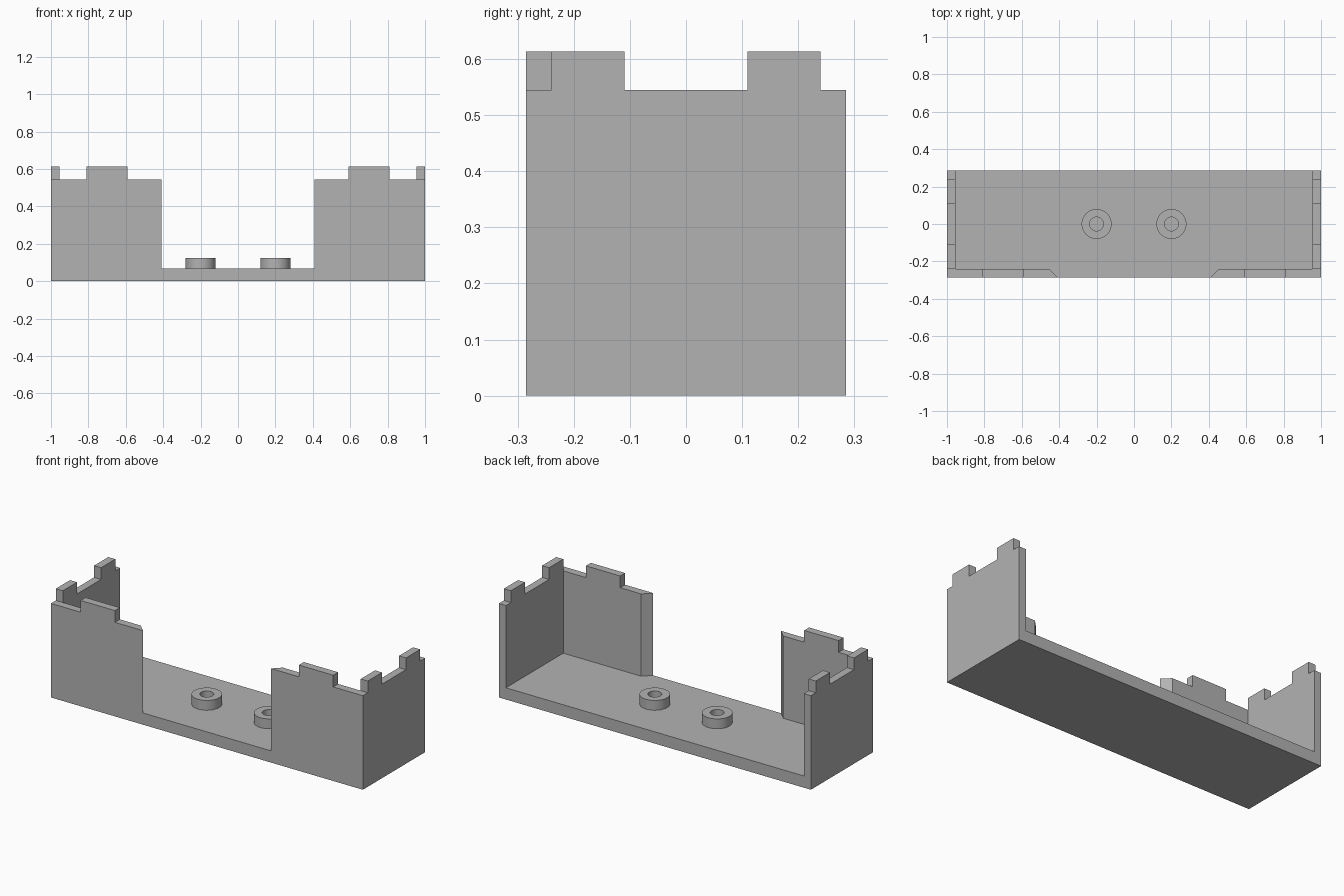
import bpy, bmesh
from mathutils import Matrix

if "Cube" in bpy.data.objects:
    bpy.data.objects.remove(bpy.data.objects["Cube"], do_unlink=True)

W, D, T = 1.0, 0.285, 0.045             # half width, half depth, wall thickness
FLOOR, WALL, MERLON = 0.068, 0.545, 0.613

grey = bpy.data.materials.new("plain grey")
grey.use_nodes = True
colour = (0.45, 0.45, 0.45, 1)
grey.diffuse_color = colour
grey.node_tree.nodes["Principled BSDF"].inputs["Base Color"].default_value = colour


def prism(name, outline, to_3d, low, high):
    """Extrude a 2D outline between two levels; to_3d places each point."""
    bm = bmesh.new()
    face = bm.faces.new([bm.verts.new(to_3d(a, b, low)) for a, b in outline])
    new = bmesh.ops.extrude_face_region(bm, geom=[face])["geom"]
    for v, (a, b) in zip([g for g in new if isinstance(g, bmesh.types.BMFace)][0].verts, outline):
        v.co = to_3d(a, b, high)
    bmesh.ops.recalc_face_normals(bm, faces=bm.faces)
    mesh = bpy.data.meshes.new(name)
    bm.to_mesh(mesh)
    bm.free()
    mesh.materials.append(grey)
    obj = bpy.data.objects.new(name, mesh)
    bpy.context.collection.objects.link(obj)
    return obj


def crenellated(start, end, merlons, base=0):
    """Wall outline with raised blocks along its top."""
    points = [(start, base), (start, WALL)]
    for a, b in merlons:
        points += [(a, WALL), (a, MERLON), (b, MERLON), (b, WALL)]
    return points + [(end, WALL), (end, base)]


# Floor slab
shell = prism("castle_shell", [(-W, -D), (W, -D), (W, D), (-W, D)],
              lambda a, b, h: (a, b, h), 0, FLOOR)

parts = []
for side, s in (("left", 1), ("right", -1)):
    # Side wall with two merlons
    parts.append(prism(side + "_side_wall",
                       crenellated(-D, D, [(-D + T, -0.11), (0.11, D - T)]),
                       lambda a, b, h: (s * h, a, b), W - T, W))
    # Front wall with one merlon and a bevelled inner end
    front = prism(side + "_front_wall", crenellated(0.41, W, [(0.59, 0.81)]),
                  lambda a, b, h: (s * a, h, b), -D, -D + T)
    for v in front.data.vertices:
        if abs(v.co.x) < 0.42 and v.co.y > -D + T / 2:
            v.co.x = s * (0.41 + T)
    parts.append(front)

# Weld the walls and floor into one shell
for part in parts:
    mod = shell.modifiers.new("weld", "BOOLEAN")
    mod.operation, mod.solver, mod.object = "UNION", "EXACT", part
    bpy.context.view_layer.objects.active = shell
    bpy.ops.object.modifier_apply(modifier=mod.name)
    bpy.data.objects.remove(part, do_unlink=True)

# Ring-shaped pegs on the floor
for side, x in (("left", 0.2), ("right", -0.2)):
    bm = bmesh.new()
    profile = [(0.08, FLOOR), (0.08, 0.125), (0.037, 0.125), (0.037, FLOOR)]
    verts = [bm.verts.new((r, 0, z)) for r, z in profile]
    edges = [bm.edges.new(pair) for pair in zip(verts, verts[1:])]
    bmesh.ops.spin(bm, geom=verts + edges, cent=(0, 0, 0), axis=(0, 0, 1),
                   angle=6.2831853, steps=48, use_duplicate=False)
    bmesh.ops.remove_doubles(bm, verts=bm.verts, dist=0.0005)
    bmesh.ops.recalc_face_normals(bm, faces=bm.faces)
    # Point the outer wall outwards
    if any(f.normal.z < -0.5 for f in bm.faces):
        bmesh.ops.reverse_faces(bm, faces=bm.faces)
    bm.transform(Matrix.Translation((x, 0, 0)))
    mesh = bpy.data.meshes.new(side + "_peg")
    bm.to_mesh(mesh)
    bm.free()
    mesh.materials.append(grey)
    peg = bpy.data.objects.new(side + "_peg", mesh)
    bpy.context.collection.objects.link(peg)
    bpy.ops.object.select_all(action="DESELECT")
    peg.select_set(True)
    bpy.context.view_layer.objects.active = peg
    bpy.ops.object.shade_smooth_by_angle()
